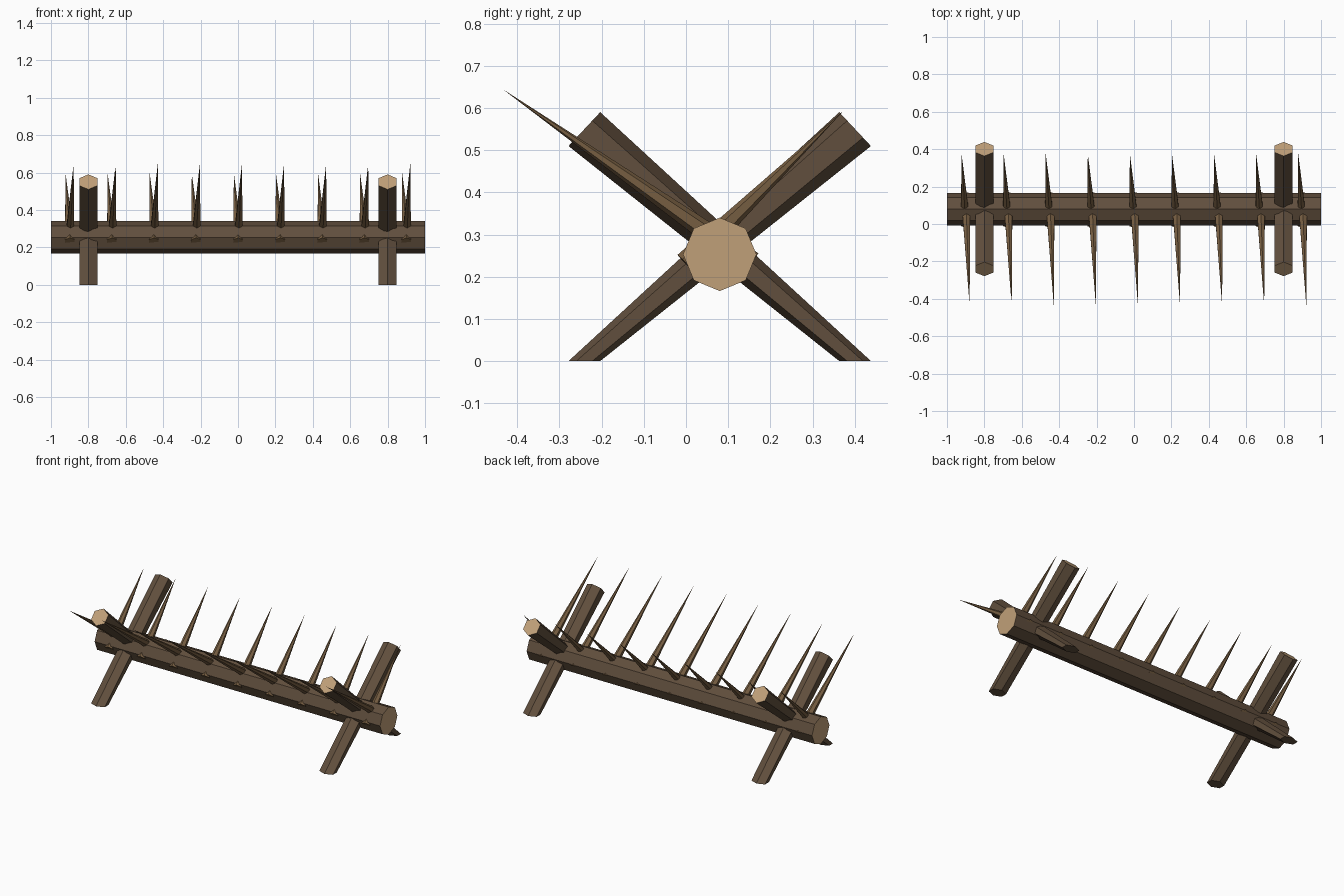
import bpy, bmesh, math
from mathutils import Vector

if "Cube" in bpy.data.objects:
    bpy.data.objects.remove(bpy.data.objects["Cube"])


def material(name, color):
    m = bpy.data.materials.new(name)
    m.use_nodes = True
    m.diffuse_color = (*color, 1)
    m.node_tree.nodes["Principled BSDF"].inputs["Base Color"].default_value = (*color, 1)
    return m


bark = material("dark bark", (0.12, 0.078, 0.047))
cut_wood = material("pale cut wood", (0.53, 0.35, 0.19))
stake_wood = material("stake wood", (0.18, 0.11, 0.053))


def rod(name, start, end, radius, sides, mats, pointed=False, cut_ends=(0, 0), ground=False):
    """Faceted log between two points, one corner facing up; optionally pointed."""
    start, end = Vector(start), Vector(end)
    axis = (end - start).normalized()
    up = Vector((0, 0, 1))
    up = (up - axis * up.dot(axis)).normalized()
    side = axis.cross(up)
    bm = bmesh.new()

    def ring(center):
        angles = [math.tau * i / sides for i in range(sides)]
        return [bm.verts.new(center + radius * (up * math.cos(a) + side * math.sin(a)))
                for a in angles]

    low = ring(start)
    bm.faces.new(low).material_index = cut_ends[0]
    if pointed:
        tip = bm.verts.new(end)
        for i in range(sides):
            bm.faces.new((low[i], low[(i + 1) % sides], tip))
    else:
        high = ring(end)
        bm.faces.new(high).material_index = cut_ends[1]
        for i in range(sides):
            j = (i + 1) % sides
            bm.faces.new((low[i], low[j], high[j], high[i]))
    # feet are flattened onto the ground
    if ground:
        for v in bm.verts:
            v.co.z = max(v.co.z, 0)
    bmesh.ops.recalc_face_normals(bm, faces=bm.faces)
    mesh = bpy.data.meshes.new(name)
    bm.to_mesh(mesh)
    bm.free()
    for m in mats:
        mesh.materials.append(m)
    obj = bpy.data.objects.new(name, mesh)
    bpy.context.collection.objects.link(obj)
    return obj


MID_Y, MID_Z = 0.08, 0.253

# Main beam
rod("beam", (-1, MID_Y, MID_Z), (1, MID_Y, MID_Z), 0.087, 8,
    (bark, cut_wood), cut_ends=(1, 1))

# Crossed support poles near each end
for x, end_name in ((-0.8, "right"), (0.8, "left")):
    for s, way in ((-1, "front"), (1, "back")):
        rod(f"{end_name}_pole_leaning_{way}",
            (x, MID_Y - s * 0.321, -0.05), (x, MID_Y + s * 0.321, 0.55),
            0.055, 6, (bark, cut_wood), cut_ends=(0, 1), ground=True)

# Two rows of sharpened stakes driven through the beam
for i in range(9):
    x = (i - 4) * 0.225
    rod(f"front_stake_{i + 1}", (x, 0.155, 0.232), (x + 0.021, -0.435, 0.645),
        0.029, 6, (stake_wood,), pointed=True)
    rod(f"back_stake_{i + 1}", (x, 0.0, 0.231), (x - 0.022, 0.375, 0.595),
        0.029, 6, (stake_wood,), pointed=True)
